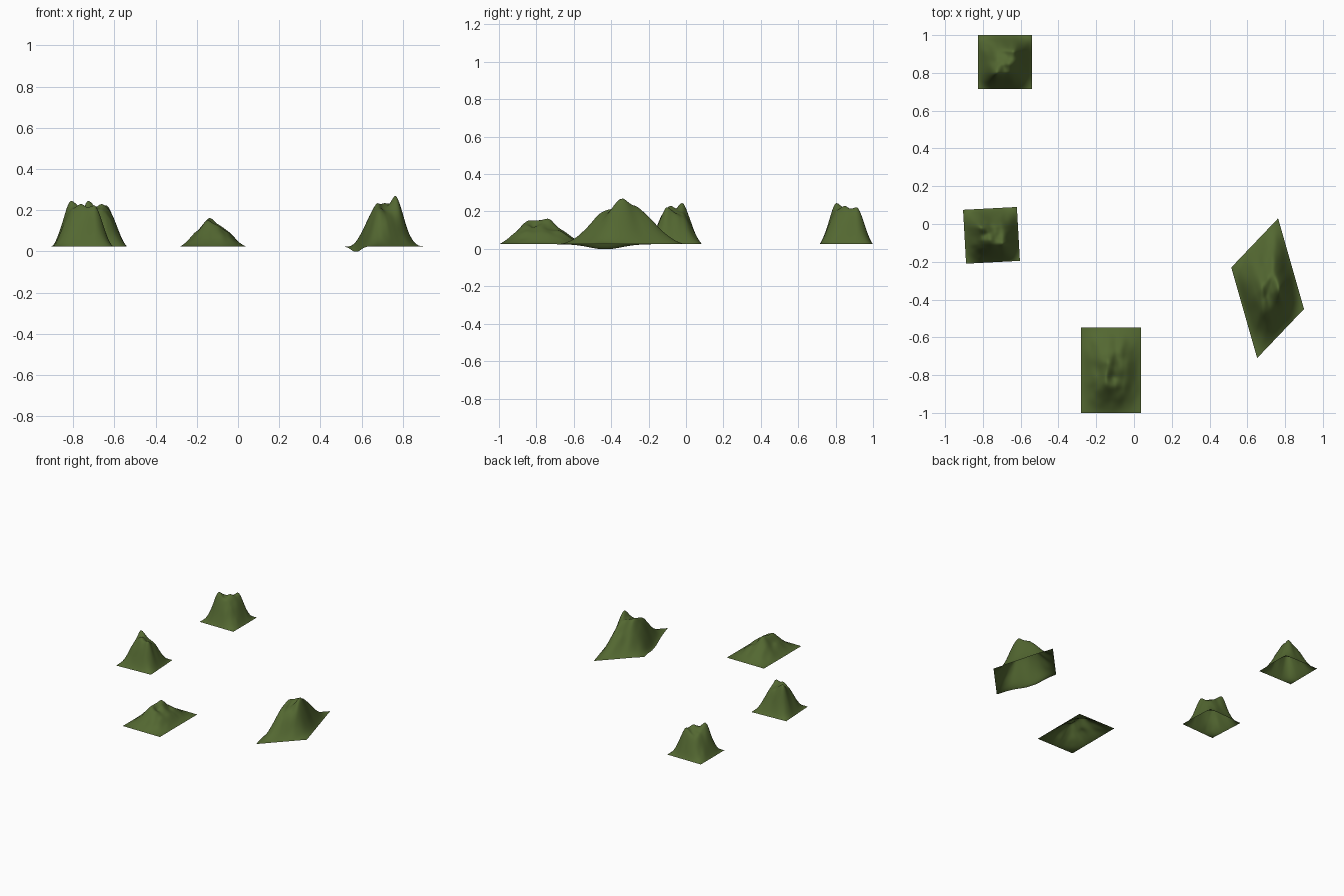
import bpy, bmesh, math
from mathutils import Vector, noise

if "Cube" in bpy.data.objects:
    bpy.data.objects.remove(bpy.data.objects["Cube"])

N = 56          # grid cells per side
BASE = 0.025    # level of the flat rims

green = bpy.data.materials.new("olive green")
green.diffuse_color = (0.0875, 0.138, 0.031, 1)
green.use_nodes = True
green.node_tree.nodes["Principled BSDF"].inputs["Base Color"].default_value = green.diffuse_color


def ramp(p, low, high):
    """0 at the rims, 1 on the plateau, with its own slope width per side."""
    def step(d, w):
        d = min(max(d / w, 0), 1)
        return 0.6 * d * d * (3 - 2 * d) + 0.4 * math.sin(d * math.pi / 2)
    return step(p, low) * step(1 - p, high)


def hill(name, corner, u, v, s_ramp, t_ramp, plateau, bumps, rough, dip=None):
    """Open height-field sheet over the parallelogram corner + s*u + t*v."""
    bm = bmesh.new()
    corner, u, v = Vector(corner), Vector(u), Vector(v)
    rows = []
    for j in range(N + 1):
        row = []
        for i in range(N + 1):
            s, t = i / N, j / N
            h = plateau
            for bs, bt, bh, r in bumps:
                h += bh * math.exp(-((s - bs) ** 2 + (t - bt) ** 2) / (2 * r * r))
            # soft erosion ridges
            h += rough * noise.noise(Vector((s * 7, t * 7, 3.3)))
            z = BASE + h * ramp(s, *s_ramp) * ramp(t, *t_ramp)
            if dip:
                ds, dt, depth, rs, rt = dip
                z -= depth * math.exp(-((s - ds) / rs) ** 2 - ((t - dt) / rt) ** 2)
            p = corner + u * s + v * t
            row.append(bm.verts.new((p.x, p.y, max(z, 0))))
        rows.append(row)
    flip = u.x * v.y - u.y * v.x < 0
    for a, b in zip(rows, rows[1:]):
        for i in range(N):
            quad = [a[i], a[i + 1], b[i + 1], b[i]]
            bm.faces.new(quad[::-1] if flip else quad).smooth = True
    me = bpy.data.meshes.new(name)
    bm.to_mesh(me)
    bm.free()
    me.materials.append(green)
    ob = bpy.data.objects.new(name, me)
    bpy.context.collection.objects.link(ob)
    return ob


# two copies of the steep hill, the second turned by about a quarter
steep = dict(
    s_ramp=(.36, .36), t_ramp=(.32, .32), plateau=.175,
    bumps=[(.335, .31, .046, .10), (.57, .45, .025, .09), (.64, .66, .025, .12),
           (.47, .36, -.012, .06), (.5, .62, -.015, .07),
           (.22, .78, -.05, .14), (.80, .20, -.05, .14)],
    rough=.012)
hill("steep_hill_back", (-.826, .714, 0), (.286, 0, 0), (0, .286, 0), **steep)
hill("steep_hill_left", (-.905, .075, 0), (.016, -.285, 0), (.285, .015, 0), **steep)

# low broad hill at the front
hill("low_hill_front", (-.28, -1, 0), (.316, 0, 0), (0, .453, 0),
     (.45, .50), (.36, .42), .105,
     [(.46, .555, .028, .09), (.42, .345, .014, .09), (.68, .48, .012, .08),
      (.55, .42, -.022, .06), (.60, .64, -.012, .05)], .018)

# large sheared hill on the right, its left rim sagging to the floor
hill("large_hill_right", (.763, .03, 0), (.137, -.48, 0), (-.248, -.26, 0),
     (.46, .44), (.34, .42), .182,
     [(.645, .308, .07, .10), (.688, .614, .018, .09), (.423, .488, .025, .10),
      (.50, .73, .03, .10), (.57, .50, -.02, .07)], .018,
     dip=(.42, .97, .03, .25, .10))
